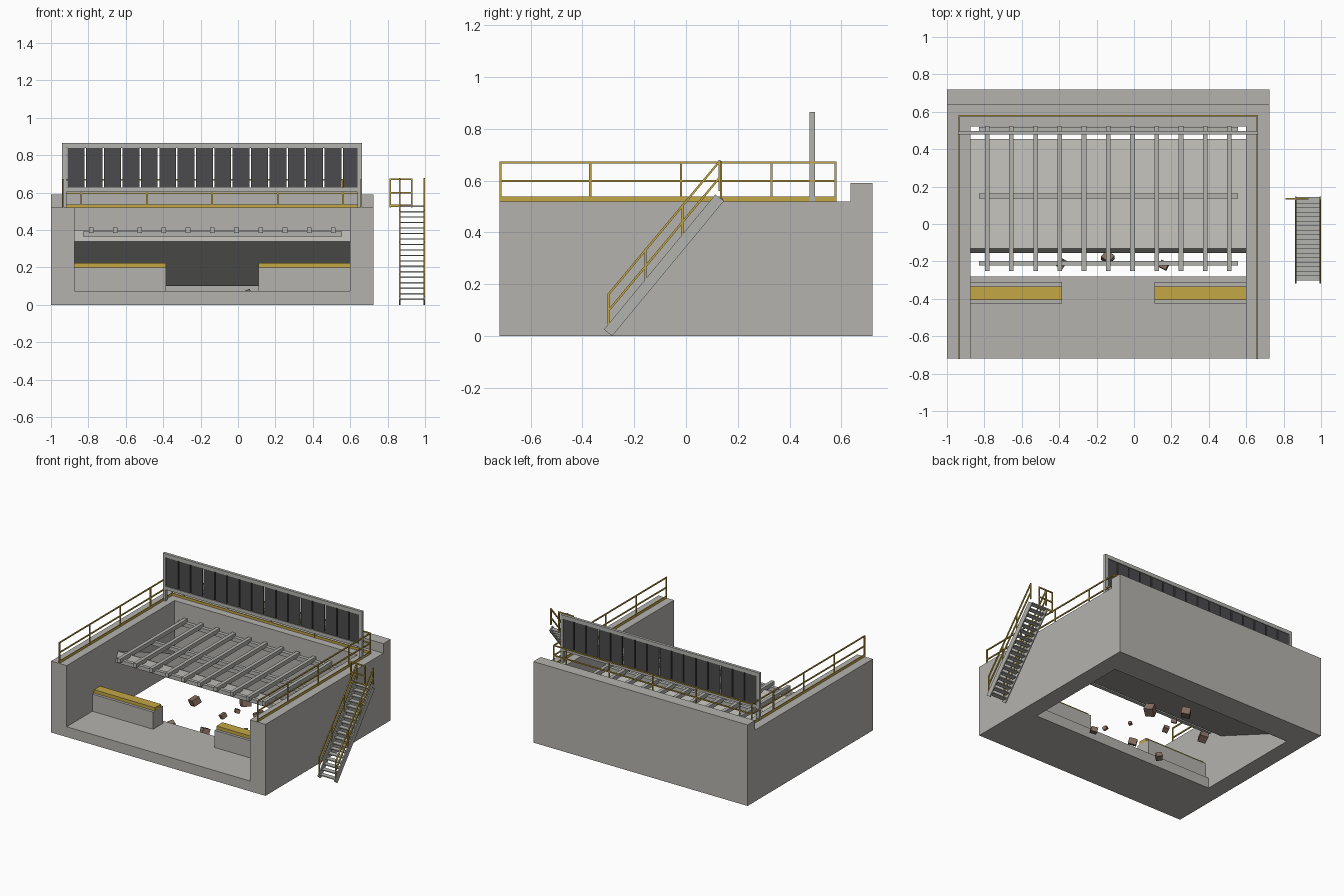
import bpy
import math
import random
from mathutils import Vector, Euler

random.seed(4)
if "Cube" in bpy.data.objects:
    bpy.data.objects.remove(bpy.data.objects["Cube"], do_unlink=True)


def material(name, r, g, b):
    m = bpy.data.materials.new(name)
    m.use_nodes = True
    m.diffuse_color = (r, g, b, 1)
    m.node_tree.nodes["Principled BSDF"].inputs["Base Color"].default_value = (r, g, b, 1)
    return m


CONCRETE = material("concrete grey", 0.46, 0.45, 0.42)
STEEL = material("steel grey", 0.45, 0.45, 0.43)
YELLOW = material("safety yellow", 0.55, 0.39, 0.06)
DARK = material("dark rubber", 0.07, 0.07, 0.075)
ROCK = material("rock brown", 0.23, 0.15, 0.115)

BOX_FACES = [(0, 1, 3, 2), (4, 6, 7, 5), (0, 4, 5, 1), (2, 3, 7, 6), (0, 2, 6, 4), (1, 5, 7, 3)]


def make(name, verts, faces, mat):
    me = bpy.data.meshes.new(name)
    me.from_pydata(verts, [], faces)
    me.materials.append(mat)
    ob = bpy.data.objects.new(name, me)
    bpy.context.scene.collection.objects.link(ob)
    return ob


def boxes(name, spans, mat):
    """One object from axis-aligned boxes given as (x range, y range, z range)."""
    verts, faces = [], []
    for xs, ys, zs in spans:
        n = len(verts)
        verts += [(x, y, z) for x in xs for y in ys for z in zs]
        faces += [tuple(n + i for i in f) for f in BOX_FACES]
    return make(name, verts, faces, mat)


def beams(name, paths, size, mat):
    """One object from square bars running between pairs of points."""
    verts, faces = [], []
    for a, b in paths:
        a, b = Vector(a), Vector(b)
        d = (b - a).normalized()
        side = d.cross(Vector((0, 0, 1)))
        side = side.normalized() if side.length > 0.01 else Vector((1, 0, 0))
        up = side.cross(d)
        n, h = len(verts), size / 2
        verts += [p + side * s + up * t for p in (a, b) for s in (-h, h) for t in (-h, h)]
        faces += [tuple(n + i for i in f) for f in BOX_FACES]
    return make(name, verts, faces, mat)


def extrude_x(name, profile, spans, mat):
    """Extrude a (y, z) profile over each x range."""
    verts, faces, k = [], [], len(profile)
    for x0, x1 in spans:
        n = len(verts)
        verts += [(x, y, z) for x in (x0, x1) for y, z in profile]
        faces += [tuple(range(n, n + k))[::-1], tuple(range(n + k, n + 2 * k))]
        faces += [(n + i, n + (i + 1) % k, n + k + (i + 1) % k, n + k + i) for i in range(k)]
    return make(name, verts, faces, mat)


def around(c, w):
    return (c - w / 2, c + w / 2)


# Concrete pit: solid block with the pit, floor opening and rim step cut out
IN = (-0.875, 0.6)
pit = boxes("concrete_pit", [((-1, 0.725), (-0.72, 0.72), (0, 0.59))], CONCRETE)
for span in [(IN, (-0.9, 0.52), (0.075, 1)),
             (IN, (-0.28, 0.52), (-0.1, 0.3)),
             ((-1.2, 0.9), (-0.9, 0.635), (0.52, 1))]:
    cutter = boxes("cutter", [span], CONCRETE)
    cutter.hide_render = True
    mod = pit.modifiers.new("cut", "BOOLEAN")
    mod.object, mod.operation, mod.solver = cutter, "DIFFERENCE", "EXACT"
    bpy.context.view_layer.objects.active = pit
    bpy.ops.object.modifier_apply(modifier=mod.name)
    bpy.data.objects.remove(cutter, do_unlink=True)

# Sloping chute slab, falling to the back
extrude_x("chute_slab", [(-0.155, 0.34), (0.43, 0.1), (0.455, 0.16), (-0.13, 0.4)], [IN], CONCRETE)

# Low stop walls with yellow caps
sides = [(-0.875, -0.385), (0.11, 0.6)]
boxes("stop_wall", [(s, (-0.425, -0.31), (0.075, 0.2)) for s in sides], CONCRETE)
boxes("stop_wall_cap", [(s, (-0.405, -0.335), (0.2, 0.224)) for s in sides], YELLOW)

# Grizzly grate: long bars on cross beams
boxes("grate_bars", [(around(-0.785 + i * 0.1295, 0.025), (-0.25, 0.52), (0.385, 0.415))
                     for i in range(11)], STEEL)
boxes("grate_cross_beams", [((-0.83, 0.555), around(y, 0.025), (0.365, 0.393))
                            for y in (-0.21, 0.15, 0.505)], STEEL)

# Curtain frame with hanging slats
FY = (0.478, 0.498)
boxes("curtain_frame", [((-0.94, -0.917), FY, (0.52, 0.865)), ((0.64, 0.663), FY, (0.52, 0.865)),
                        ((-0.917, 0.64), FY, (0.838, 0.865)), ((-0.917, 0.64), FY, (0.603, 0.628))], STEEL)
boxes("curtain_slats", [(around(-0.867 + i * 0.0982, 0.09), (0.483, 0.493), (0.628, 0.838))
                        for i in range(16)], DARK)

# Guard rail round three sides of the rim
XL, XR, YB, YF = -0.935, 0.66, 0.578, -0.717
corners = [(XL, YF), (XL, YB), (XR, YB), (XR, YF)]
rails = [((*a, z), (*b, z)) for a, b in zip(corners, corners[1:]) for z in (0.598, 0.67)]
spots = [(x, y) for x in (XL, XR) for y in (YF, -0.37, -0.02, 0.33, YB)]
spots += [(x, YB) for x in (-0.837, -0.488, -0.137, 0.212, 0.56)]
rails += [((x, y, 0.52), (x, y, 0.674)) for x, y in spots]
beams("guard_rail", rails, 0.008, YELLOW)
boxes("toe_board", [(around(XL, 0.005), (-0.72, YB), (0.52, 0.538)),
                    (around(XR, 0.005), (-0.72, YB), (0.52, 0.538)),
                    ((XL, XR), around(YB, 0.005), (0.52, 0.538))], YELLOW)

# Stair: stringers, treads and sloping hand rails
extrude_x("stair_stringers", [(-0.317, 0.025), (-0.285, 0), (0.147, 0.522), (0.113, 0.546)],
          [(0.86, 0.868), (0.992, 1.0)], STEEL)
boxes("stair_treads", [((0.868, 0.992), around(-0.285 + i * 0.0242, 0.034),
                        around(0.03 + i * 0.0293, 0.007)) for i in range(18)], STEEL)
stair = []
for x in (0.864, 0.996):
    stair += [((x, -0.3, z), (x, 0.13, z + 0.515)) for z in (0.097, 0.16)]
    for y in (-0.3, -0.157, -0.013, 0.13):
        z = 0.16 + (y + 0.3) * 0.515 / 0.43
        stair.append(((x, y, z - 0.115), (x, y, z + 0.004)))
beams("stair_rail", stair, 0.008, YELLOW)

# Short landing rail at the stair head
landing = [((0.815, 0.135, z), (0.93, 0.135, z)) for z in (0.6, 0.672)]
landing += [((x, 0.135, 0.52), (x, 0.135, 0.676)) for x in (0.815, 0.928)]
beams("landing_rail", landing, 0.008, YELLOW)
boxes("landing_toe_board", [((0.811, 0.93), around(0.135, 0.005), (0.524, 0.538))], YELLOW)

# Loose rocks lying under the chute
rocks = [(-0.46, 0.16, 0.06), (-0.19, 0.1, 0.04), (-0.16, 0.22, 0.035), (-0.17, 0.33, 0.065),
         (0.03, 0.2, 0.07), (-0.14, -0.18, 0.055), (-0.39, -0.21, 0.045), (0.16, -0.22, 0.045),
         (0.13, -0.14, 0.03), (0.05, 0.02, 0.025)]
for x, y, s in rocks:
    h = s / 2
    rock = boxes("rock", [((-h, h), (-h * 0.9, h * 0.9), (-h * 0.75, h * 0.75))], ROCK)
    rock.rotation_euler = Euler((random.uniform(-0.4, 0.4), random.uniform(-0.4, 0.4),
                                 random.uniform(0, math.pi)))
    rock.location = (x, y, h * 1.25)
